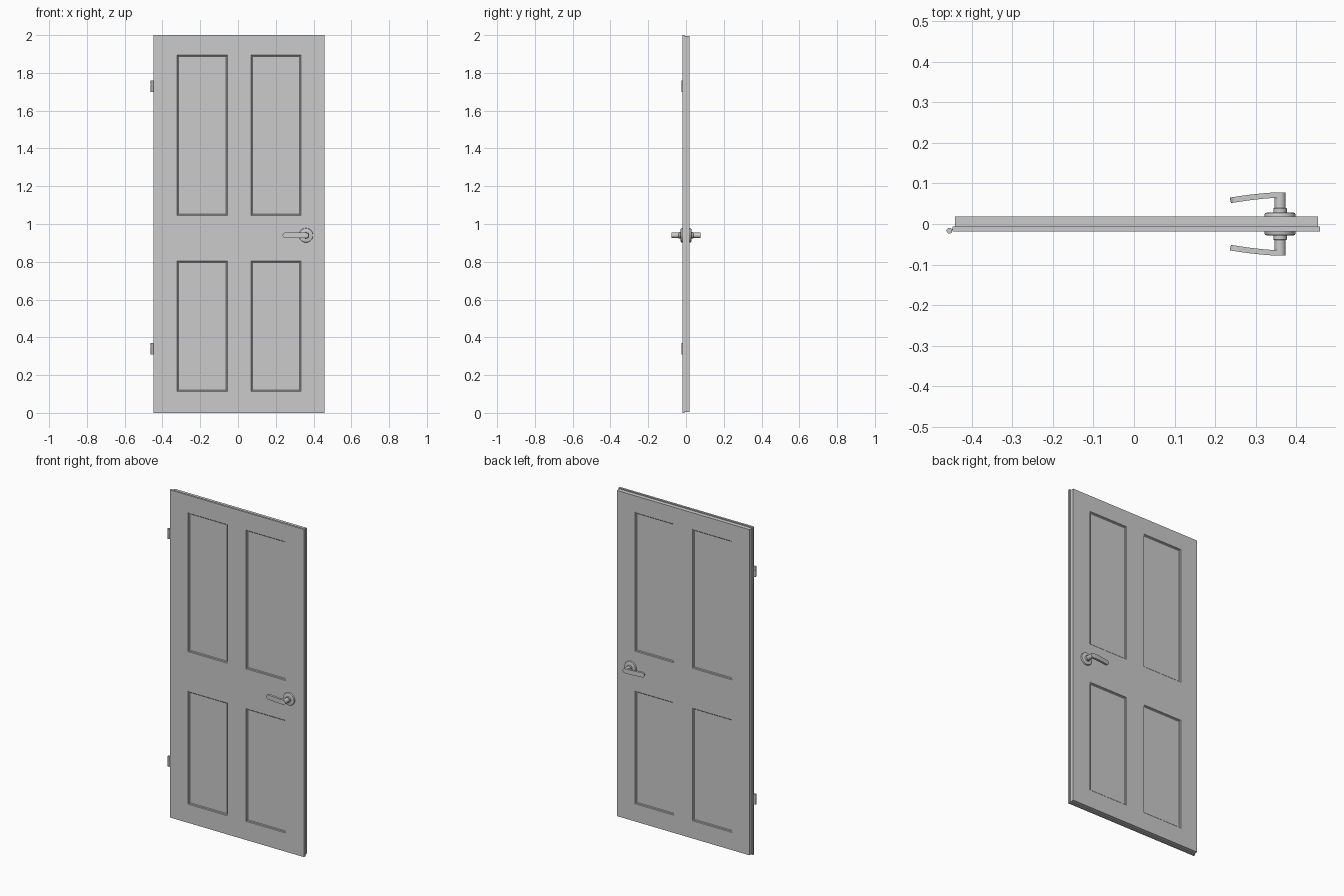
import bpy, bmesh, math

if "Cube" in bpy.data.objects:
    bpy.data.objects.remove(bpy.data.objects["Cube"])

# Overall door dimensions
FRONT, STEP, BACK = -0.019, -0.0067, 0.018
LIP = (-0.447, 0.459, 0.0, 2.0)            # front flange x0, x1, z0, z1
CORE = (-0.441, 0.4535, 0.006, 1.994)      # rebated rear part
PANEL_X = (-0.323, -0.056, 0.069, 0.333)
PANEL_Z = (0.114, 0.804, 1.045, 1.894)
HX, HZ = 0.36, 0.94                        # handle axis


def finish(name, bm, mirror=False, angle=35):
    bmesh.ops.recalc_face_normals(bm, faces=bm.faces[:])
    mesh = bpy.data.meshes.new(name)
    bm.to_mesh(mesh)
    bm.free()
    obj = bpy.data.objects.new(name, mesh)
    bpy.context.collection.objects.link(obj)
    if mirror:
        mod = obj.modifiers.new("both_sides", 'MIRROR')
        mod.use_axis = (False, True, False)
    bpy.ops.object.select_all(action='DESELECT')
    obj.select_set(True)
    bpy.context.view_layer.objects.active = obj
    if angle:
        bpy.ops.object.shade_smooth_by_angle(angle=math.radians(angle))
    return obj


def door_leaf():
    bm = bmesh.new()

    def grid(rect, y):
        xs = (rect[0], *PANEL_X, rect[1])
        zs = (rect[2], *PANEL_Z, rect[3])
        return [[bm.verts.new((x, y, z)) for z in zs] for x in xs]

    def rim(g):
        return ([g[i][0] for i in range(5)] + [g[5][j] for j in range(5)]
                + [g[i][5] for i in range(5, 0, -1)] + [g[0][j] for j in range(5, 0, -1)])

    front, back = grid(LIP, FRONT), grid(CORE, BACK)
    panels = []
    for g in (front, back):
        for i in range(5):
            for j in range(5):
                f = bm.faces.new((g[i][j], g[i + 1][j], g[i + 1][j + 1], g[i][j + 1]))
                if i in (1, 3) and j in (1, 3):
                    panels.append(f)

    # Rebated edge running round the leaf
    def ring_at(g, rect):
        corners = {0: rect[0], 5: rect[1]}
        return [bm.verts.new((v.co.x, STEP, v.co.z)) for v in rim(g)]

    loops = [rim(front), ring_at(front, LIP), ring_at(back, CORE), rim(back)]
    for a, b in zip(loops, loops[1:]):
        for k in range(len(a)):
            n = (k + 1) % len(a)
            bm.faces.new((a[k], a[n], b[n], b[k]))
    bmesh.ops.recalc_face_normals(bm, faces=bm.faces[:])

    # Recessed moulding round every panel, on both faces
    for width, depth in ((0.003, -0.004), (0.004, 0.0), (0.005, -0.003)):
        bmesh.ops.inset_individual(bm, faces=panels, thickness=width, depth=depth)
    return finish("door_leaf", bm, angle=0)


def lathe(name, profile, steps=40):
    """Revolve (radius, y) points about the handle axis; mirrored to both faces."""
    bm = bmesh.new()
    verts = [bm.verts.new((HX + r, y, HZ)) for r, y in profile]
    edges = [bm.edges.new(p) for p in zip(verts, verts[1:])]
    bmesh.ops.spin(bm, geom=verts + edges, cent=(HX, 0, HZ), axis=(0, 1, 0),
                   angle=2 * math.pi, steps=steps, use_duplicate=False)
    bmesh.ops.remove_doubles(bm, verts=bm.verts[:], dist=1e-5)
    return finish(name, bm, mirror=True)


def lever():
    bm = bmesh.new()
    x0, x1, r, thick = 0.236, HX + 0.014, 0.014, 0.0135
    # Stadium outline, divided along its length so it can be curved
    half = []
    for k in range(9):
        a = math.pi / 2 * k / 8
        half.append((x0 + r - r * math.cos(a), r * math.sin(a)))
    length = x1 - x0 - 2 * r
    half += [(x0 + r + length * k / 10, r) for k in range(1, 10)]
    for k in range(9):
        a = math.pi / 2 * k / 8
        half.append((x1 - r + r * math.sin(a), r * math.cos(a)))

    def rib(x, h):
        t = max(0.0, (0.345 - x) / (0.345 - x0))
        y = 0.0775 - 0.0125 * t ** 1.4
        lean = 0.003 * t                     # end face follows the curve
        return [bm.verts.new((x + dx, y - d, HZ + s * max(h, 0.0008)))
                for dx, d, s in ((0, 0, 1), (0, 0, -1), (lean, thick, -1), (lean, thick, 1))]

    ribs = [rib(x, h) for x, h in half]
    for a, b in zip(ribs, ribs[1:]):
        for k in range(4):
            n = (k + 1) % 4
            bm.faces.new((a[k], a[n], b[n], b[k]))
    bm.faces.new(ribs[0])
    bm.faces.new(ribs[-1])
    return finish("lever", bm, mirror=True)


def hinge(name, z):
    # Knuckle barrel with caps
    bm = bmesh.new()
    n, x, y, r = 20, -0.455, -0.0165, 0.007
    prof = [(0, -0.031), (r, -0.031), (r, -0.011), (r * .88, -0.011), (r * .88, -0.0095),
            (r, -0.0095), (r, 0.0095), (r * .88, 0.0095), (r * .88, 0.011),
            (r, 0.011), (r, 0.031), (0, 0.031)]
    verts = [bm.verts.new((x + a, y, z + h)) for a, h in prof]
    edges = [bm.edges.new(p) for p in zip(verts, verts[1:])]
    bmesh.ops.spin(bm, geom=verts + edges, cent=(x, y, z), axis=(0, 0, 1),
                   angle=2 * math.pi, steps=n, use_duplicate=False)
    bmesh.ops.remove_doubles(bm, verts=bm.verts[:], dist=1e-5)
    # Leaf joining the barrel to the door edge
    cube = bmesh.ops.create_cube(bm, size=1)["verts"]
    for v in cube:
        v.co = (-0.449 + v.co.x * 0.012, -0.0135 + v.co.y * 0.003, z + v.co.z * 0.06)
    return finish(name, bm)


door_leaf()
lathe("handle_rose", [(0, 0.015), (0.038, 0.015), (0.038, 0.024), (0.0365, 0.0268),
                      (0.033, 0.028), (0, 0.028)])
lathe("handle_collar", [(0.0165, 0.027), (0.0165, 0.038), (0.0155, 0.039), (0, 0.039)])
lathe("handle_post", [(0.014, 0.038), (0.014, 0.0772), (0, 0.0772)])
lever()
hinge("lower_hinge", 0.34)
hinge("upper_hinge", 1.73)
